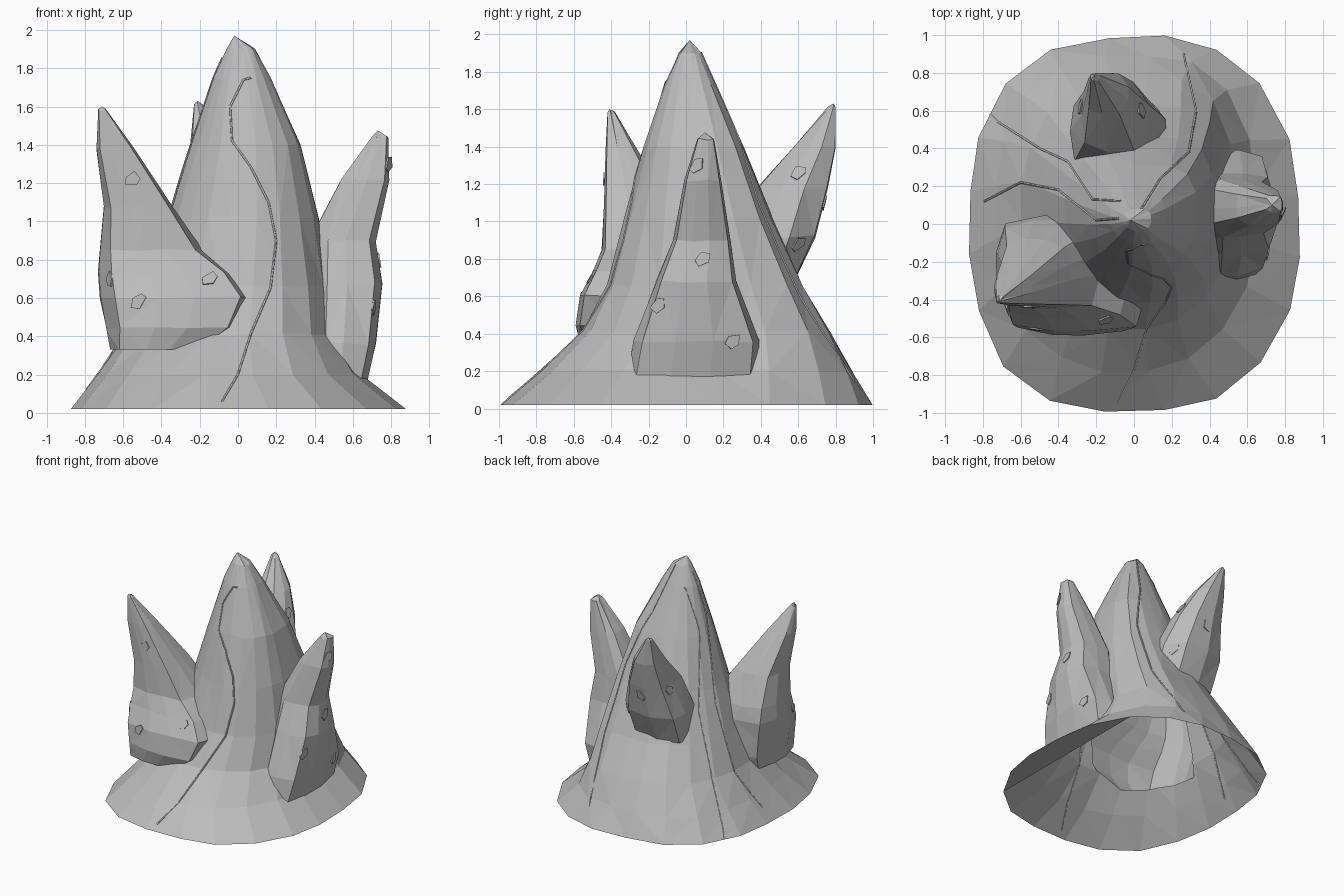
import bpy, bmesh, math, random
from mathutils import Vector
from mathutils.bvhtree import BVHTree

random.seed(4)
cube = bpy.data.objects.get("Cube")
if cube:
    bpy.data.objects.remove(cube)


def material(name, grey):
    m = bpy.data.materials.new(name)
    m.use_nodes = True
    m.diffuse_color = (grey, grey, grey, 1)
    m.node_tree.nodes["Principled BSDF"].inputs["Base Color"].default_value = (grey, grey, grey, 1)
    return m


stone = material("grey stone", 0.5)


def finish(name, bm):
    me = bpy.data.meshes.new(name)
    bm.to_mesh(me)
    bm.free()
    me.materials.append(stone)
    ob = bpy.data.objects.new(name, me)
    bpy.context.collection.objects.link(ob)
    return ob


def rock(name, rings, sides, foot, head, jitter, tip):
    """Closed faceted loft through rings of (z, x min, x max, y min, y max).
    foot and head give the squareness of the four corners (back left, back right,
    front left, front right) at the bottom and from the fourth ring up.
    Returns the object and a search tree for laying details on its surface."""
    bm = bmesh.new()
    wobble = [random.uniform(-0.2, 0.2) * math.pi / sides for _ in range(sides)]
    loops = []
    for k, (z, x0, x1, y0, y1) in enumerate(rings):
        loop = []
        for i in range(sides):
            a = 2 * math.pi * (i + 0.5) / sides + wobble[i]
            c, s = math.cos(a), math.sin(a)
            corner = (s < 0) * 2 + (c < 0)
            t = min(1, k / 3)
            power = foot[corner] * (1 - t) + head[corner] * t
            r = (abs(c) ** power + abs(s) ** power) ** (-1 / power)
            r *= 1 + random.uniform(-jitter, jitter * 0.5)
            lift = random.uniform(-jitter, jitter) * 0.5 if loops else 0
            loop.append(bm.verts.new(((x0 + x1) / 2 + (x1 - x0) / 2 * r * c,
                                      (y0 + y1) / 2 + (y1 - y0) / 2 * r * s, z + lift)))
        loops.append(loop)
    for low, high in zip(loops, loops[1:]):
        for i in range(sides):
            j = (i + 1) % sides
            bm.faces.new((low[i], low[j], high[j], high[i]))
    top = bm.verts.new(tip)
    for i in range(sides):
        bm.faces.new((loops[-1][i], loops[-1][(i + 1) % sides], top))
    bmesh.ops.triangulate(bm, faces=bm.faces[:], quad_method='SHORT_EDGE')
    bm.faces.new(loops[0][::-1])
    tree = BVHTree.FromBMesh(bm)
    return finish(name, bm), tree


# Main spire with its flared skirt
body, spire = rock("rock_spires", [
    (0.02, -0.88, 0.88, -1.0, 1.0),
    (0.20, -0.74, 0.64, -0.79, 0.90),
    (0.41, -0.60, 0.52, -0.57, 0.78),
    (0.66, -0.50, 0.48, -0.43, 0.63),
    (1.02, -0.37, 0.42, -0.33, 0.46),
    (1.40, -0.25, 0.33, -0.23, 0.31),
    (1.75, -0.13, 0.17, -0.11, 0.15),
    (1.90, -0.06, 0.09, -0.04, 0.08)],
    20, (2.4, 2.5, 2.4, 2.6), (4, 2.1, 2.4, 1.7), 0.015, (-0.02, 0.02, 1.97))

# Three leaning side spikes
wedge = (3, 4, 6, 4)
right_rock, right_spike = rock("right_spike", [
    (0.33, -0.67, -0.16, -0.56, 0.0),
    (0.44, -0.69, 0.0, -0.59, 0.04),
    (0.60, -0.72, 0.08, -0.57, 0.05),
    (0.73, -0.73, -0.02, -0.50, 0.05),
    (0.85, -0.72, -0.18, -0.45, 0.02),
    (1.08, -0.70, -0.34, -0.44, -0.08),
    (1.38, -0.74, -0.54, -0.43, -0.26),
    (1.58, -0.73, -0.69, -0.42, -0.38)], 12, wedge, wedge, 0.015, (-0.71, -0.41, 1.60))

square = (4, 4, 4, 4)
left_rock, left_spike = rock("left_spike", [
    (0.14, 0.35, 0.67, -0.32, 0.38),
    (0.36, 0.35, 0.72, -0.28, 0.39),
    (0.68, 0.35, 0.755, -0.16, 0.27),
    (0.90, 0.37, 0.72, -0.07, 0.24),
    (1.22, 0.54, 0.79, -0.01, 0.19),
    (1.44, 0.70, 0.785, 0.06, 0.15)], 11, square, square, 0.015, (0.73, 0.1, 1.475))

back_rock, back_spike = rock("back_spike", [
    (0.68, -0.33, 0.17, 0.25, 0.58),
    (0.92, -0.34, 0.17, 0.28, 0.69),
    (1.18, -0.28, 0.08, 0.38, 0.76),
    (1.40, -0.25, -0.03, 0.58, 0.80),
    (1.61, -0.23, -0.18, 0.76, 0.80)], 9, square, square, 0.015, (-0.21, 0.79, 1.63))

# Fuse the spikes into the spire
bpy.context.view_layer.objects.active = body
for spike in (right_rock, left_rock, back_rock):
    mod = body.modifiers.new("fuse", 'BOOLEAN')
    mod.operation = 'UNION'
    mod.solver = 'EXACT'
    mod.object = spike
    bpy.ops.object.modifier_apply(modifier=mod.name)
    bpy.data.objects.remove(spike)

# Open the underside, leaving a floor along the left rim only
bm = bmesh.new()
bm.from_mesh(body.data)
floor = [f for f in bm.faces if f.calc_center_median().z < 0.03 and abs(f.normal.z) > 0.9]
bmesh.ops.delete(bm, geom=floor, context='FACES_ONLY')
rim = [v for v in bm.verts if v.co.z < 0.021 and v.co.x > 0.45 and v.link_faces]
rim.sort(key=lambda v: math.atan2(v.co.y, v.co.x))
bm.faces.new(rim[::-1])
bm.to_mesh(body.data)
bm.free()


def drop(tree, point, direction):
    """Lay a point on a rock by casting along a direction from far outside."""
    d = Vector(direction).normalized()
    hit, normal, _, _ = tree.ray_cast(Vector(point) - d * 5, d)
    return hit, normal


def crack(name, points, direction):
    """Thin raised seam following the spire surface."""
    path = []
    for a, b in zip(points, points[1:]):
        for k in range(6):
            hit, _ = drop(spire, Vector(a).lerp(Vector(b), k / 6), direction)
            if hit:
                path.append(hit)
    cu = bpy.data.curves.new(name, 'CURVE')
    cu.dimensions = '3D'
    cu.bevel_depth = 0.006
    cu.bevel_resolution = 0
    sp = cu.splines.new('POLY')
    sp.points.add(len(path) - 1)
    for p, co in zip(sp.points, path):
        p.co = (*co, 1)
    cu.materials.append(stone)
    bpy.context.collection.objects.link(bpy.data.objects.new(name, cu))


# Winding cracks down the spire
front = [(0.07, 1.75), (0.03, 1.74), (-0.04, 1.6), (-0.03, 1.42), (0.07, 1.28), (0.16, 1.1),
         (0.2, 0.9), (0.17, 0.65), (0.07, 0.42), (0.0, 0.2), (-0.1, 0.03)]
crack("front_crack", [(x, 0, z) for x, z in front], (0, 1, 0))
back = [(0.04, 0.08), (0.14, 0.24), (0.29, 0.38), (0.33, 0.6), (0.25, 0.96)]
side = [(-0.08, 0.03), (-0.2, 0.02), (-0.4, 0.18), (-0.6, 0.22), (-0.83, 0.1)]
flank = [(-0.07, 0.12), (-0.22, 0.13), (-0.35, 0.33), (-0.5, 0.4), (-0.72, 0.54), (-0.78, 0.6)]
for label, pts in (("back", back), ("side", side), ("flank", flank)):
    crack(label + "_crack", [(x, y, 0) for x, y in pts], (0, 0, -1))


def chip(name, tree, point, direction, size):
    """Shallow five-sided flake lying flat on a spike."""
    hit, normal = drop(tree, point, direction)
    if hit is None:
        return
    u = normal.orthogonal().normalized()
    v = normal.cross(u)
    bm = bmesh.new()
    ring = []
    for i in range(5):
        a = 2 * math.pi * i / 5 + random.uniform(-0.3, 0.3)
        ring.append(bm.verts.new(hit + (u * math.cos(a) + v * math.sin(a) * 0.7) * size))
    base = bm.faces.new(ring)
    top = bmesh.ops.extrude_face_region(bm, geom=[base])["geom"]
    bmesh.ops.translate(bm, vec=normal * 0.008,
                        verts=[e for e in top if isinstance(e, bmesh.types.BMVert)])
    bmesh.ops.recalc_face_normals(bm, faces=bm.faces[:])
    finish(name, bm)


# Flakes on the spikes
to_back, to_right, to_left, to_front = (0, 1, 0), (-1, 0, 0), (1, 0, 0), (0, -1, 0)
chips = [
    (right_spike, (-0.55, 0, 1.22), to_back), (right_spike, (-0.52, 0, 0.58), to_back),
    (right_spike, (-0.15, 0, 0.7), to_back), (right_spike, (0, -0.45, 0.7), to_left),
    (left_spike, (0, 0.06, 1.3), to_right), (left_spike, (0, -0.15, 0.55), to_right),
    (left_spike, (0, 0.25, 0.36), to_right), (left_spike, (0, 0.09, 0.8), to_right),
    (back_spike, (0, 0.6, 1.26), to_right), (back_spike, (0, 0.6, 0.88), to_right),
    (back_spike, (-0.1, 0, 1.1), to_front), (back_spike, (0, 0.62, 1.15), to_left)]
for n, (tree, point, direction) in enumerate(chips):
    chip("flake_%d" % (n + 1), tree, point, direction, 0.05)
